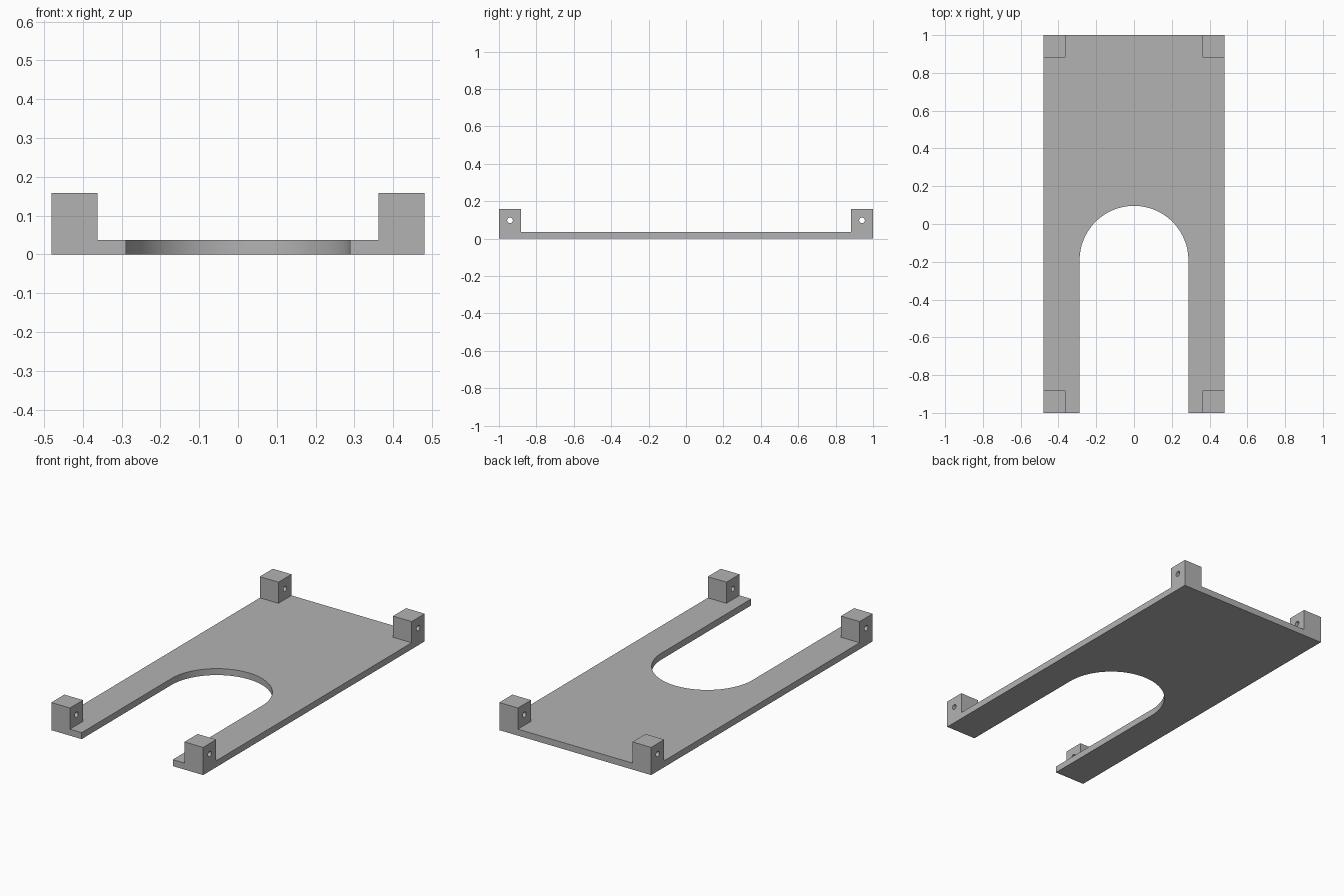
import bpy, bmesh, math

cube = bpy.data.objects.get("Cube")
if cube:
    bpy.data.objects.remove(cube, do_unlink=True)

HALF_W, HALF_L, THICK = 0.48, 1.0, 0.037
SLOT_R, SLOT_Y = 0.288, -0.192
POST, POST_TOP = 0.118, 0.158
HOLE_R, HOLE_Z = 0.015, 0.098

grey = bpy.data.materials.new("plain grey")
grey.use_nodes = True
color = (0.45, 0.45, 0.45, 1)
grey.diffuse_color = color
grey.node_tree.nodes["Principled BSDF"].inputs["Base Color"].default_value = color


def make_object(name, bm):
    bmesh.ops.recalc_face_normals(bm, faces=bm.faces[:])
    mesh = bpy.data.meshes.new(name)
    bm.to_mesh(mesh)
    bm.free()
    mesh.materials.append(grey)
    obj = bpy.data.objects.new(name, mesh)
    bpy.context.collection.objects.link(obj)
    return obj


def smooth(obj):
    bpy.ops.object.select_all(action='DESELECT')
    obj.select_set(True)
    bpy.context.view_layer.objects.active = obj
    bpy.ops.object.shade_smooth_by_angle(angle=math.radians(30))


# Base plate: rectangle with a round-ended slot open at the front
steps = 48
arc = [(SLOT_R * math.cos(math.pi * i / steps),
        SLOT_Y + SLOT_R * math.sin(math.pi * i / steps)) for i in range(steps + 1)]
outline = [(-HALF_W, HALF_L), (-HALF_W, -HALF_L), (-SLOT_R, -HALF_L)]
outline += arc[::-1]
outline += [(SLOT_R, -HALF_L), (HALF_W, -HALF_L), (HALF_W, HALF_L)]
bm = bmesh.new()
face = bm.faces.new([bm.verts.new((x, y, 0)) for x, y in outline])
top = bmesh.ops.extrude_face_region(bm, geom=[face])
bmesh.ops.translate(bm, vec=(0, 0, THICK),
                    verts=[v for v in top["geom"] if isinstance(v, bmesh.types.BMVert)])
plate = make_object("base_plate", bm)
smooth(plate)

# Cross-hole cutter for the posts
cx, cy = HALF_W - POST / 2, HALF_L - POST / 2
bm = bmesh.new()
bmesh.ops.create_cone(bm, cap_ends=True, segments=32, radius1=HOLE_R, radius2=HOLE_R, depth=POST * 2)
cutter = make_object("hole_cutter", bm)
cutter.rotation_euler.y = math.pi / 2
cutter.location = (cx, cy, HOLE_Z)
cutter.hide_render = True
cutter.hide_set(True)

# Corner posts: one drilled block mirrored to all four corners
bm = bmesh.new()
bmesh.ops.create_cube(bm, size=1)
bmesh.ops.scale(bm, vec=(POST, POST, POST_TOP - THICK), verts=bm.verts)
bmesh.ops.translate(bm, vec=(cx, cy, (POST_TOP + THICK) / 2), verts=bm.verts)
posts = make_object("corner_posts", bm)
smooth(posts)
drill = posts.modifiers.new("Drill", 'BOOLEAN')
drill.operation = 'DIFFERENCE'
drill.solver = 'EXACT'
drill.object = cutter
mirror = posts.modifiers.new("Mirror", 'MIRROR')
mirror.use_axis = (True, True, False)
mirror.use_mirror_merge = False
